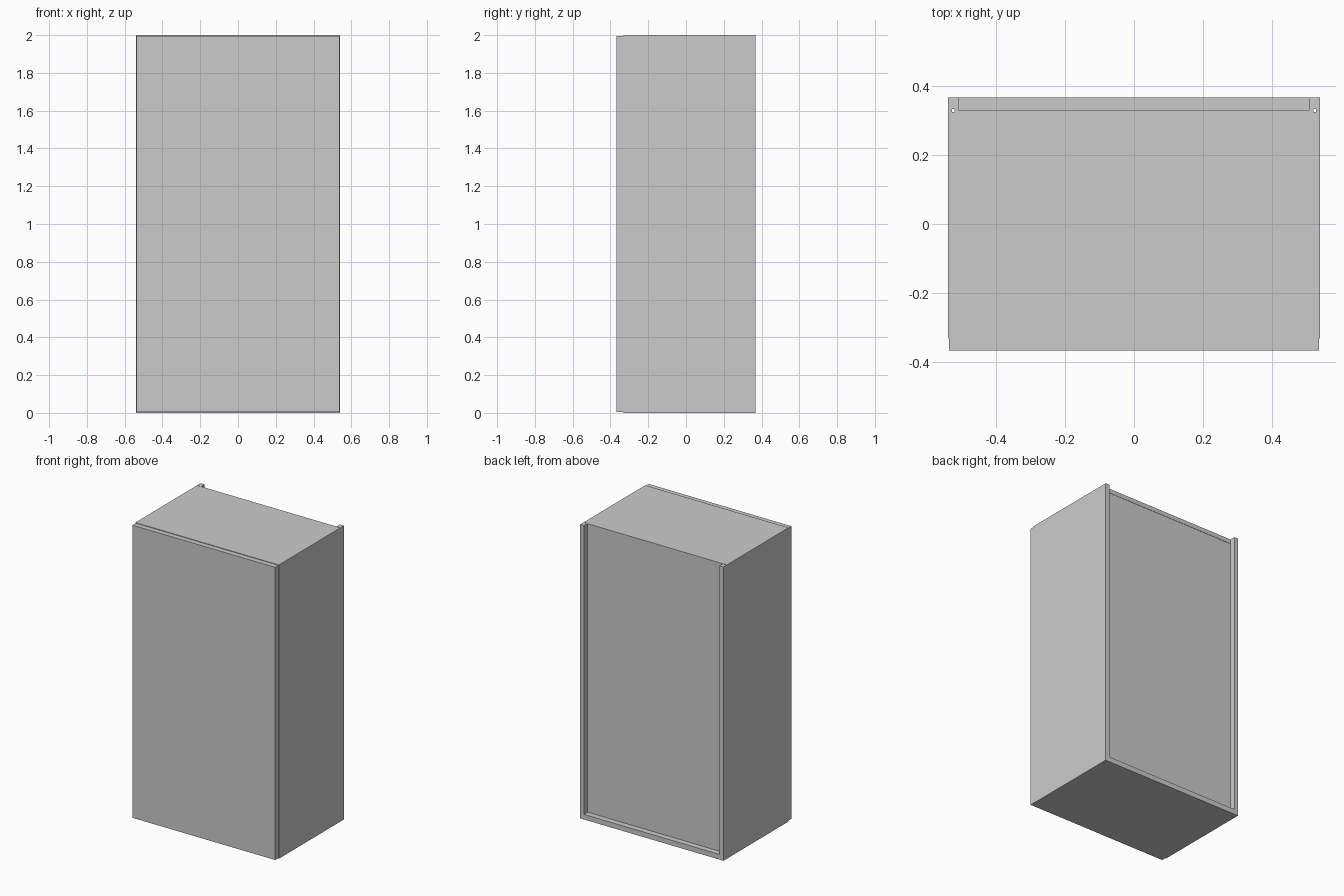
import bpy

if "Cube" in bpy.data.objects:
    bpy.data.objects.remove(bpy.data.objects["Cube"])

W, D, H = 0.54, 0.368, 2.0      # half width, half depth, height
T = 0.03                        # panel thickness
FRONT, BACK = -0.332, 0.331     # front of carcass, back end of top panel


def box(name, x, y, z):
    """Axis-aligned box from (min, max) ranges."""
    bpy.ops.mesh.primitive_cube_add(
        size=1, location=[(r[0] + r[1]) / 2 for r in (x, y, z)])
    ob = bpy.context.object
    ob.name = name
    ob.scale = [r[1] - r[0] for r in (x, y, z)]
    bpy.ops.object.transform_apply(location=False, rotation=False, scale=True)
    return ob


inner = (-W + T, W - T)

# Side panels reach past the recessed back, each with a small cable hole
for name, s in (("left", -1), ("right", 1)):
    side = box(name + "_side_panel", sorted((s * W, s * (W - T))),
               (FRONT, D), (0, H))
    hx = s * 0.525
    cutter = box(name + "_hole_cutter", (hx - 0.004, hx + 0.004),
                 (0.326, 0.334), (-0.1, H + 0.1))
    cutter.hide_render = True
    cutter.hide_viewport = True
    mod = side.modifiers.new("hole", 'BOOLEAN')
    mod.operation = 'DIFFERENCE'
    mod.solver = 'EXACT'
    mod.object = cutter

# Bottom runs full depth, top stops at the back recess
box("bottom_panel", inner, (FRONT, D), (0, 0.035))
box("top_panel", inner, (FRONT, BACK), (H - T, H))

# Back panel set into the recess
box("back_panel", inner, (BACK - 0.014, BACK - 0.002), (0.035, H - T))

# Single front door, a hair smaller than the carcass
box("door", (-W + 0.003, W - 0.003), (-D + 0.001, FRONT), (0.004, H - 0.004))
